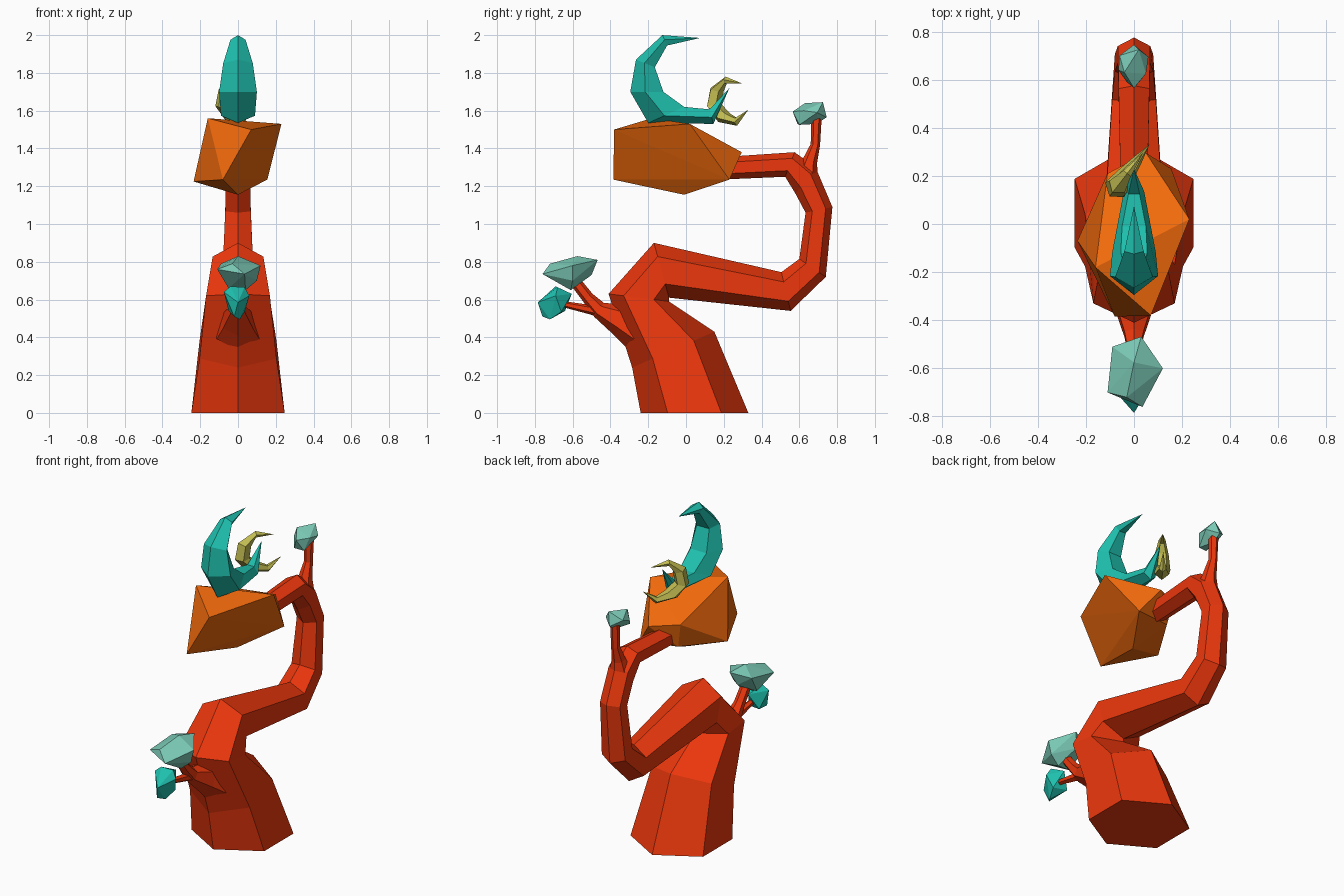
import bpy, bmesh, math
from mathutils import Vector


def material(name, rgb):
    m = bpy.data.materials.new(name)
    m.diffuse_color = [(c / 255) ** 2.2 for c in rgb] + [1]
    return m


RED = material("red", (236, 58, 20))
ORANGE = material("orange", (242, 106, 20))
TEAL = material("teal", (36, 190, 172))
PALE = material("pale_teal", (122, 200, 180))
YELLOW = material("yellow", (192, 186, 82))


def finish(name, bm, mat):
    bmesh.ops.recalc_face_normals(bm, faces=bm.faces)
    me = bpy.data.meshes.new(name)
    bm.to_mesh(me)
    bm.free()
    me.materials.append(mat)
    ob = bpy.data.objects.new(name, me)
    bpy.context.collection.objects.link(ob)
    return ob


def loft(name, rings, section, mat, place=lambda p: p):
    """Rings are (ya, za, yb, zb, half width); section is (fraction a->b, fraction of width)."""
    bm = bmesh.new()
    loops = []
    for ya, za, yb, zb, w in rings:
        a, b = Vector((0, ya, za)), Vector((0, yb, zb))
        loops.append([bm.verts.new(place(a.lerp(b, t) + Vector((s * w, 0, 0)))) for t, s in section])
    n = len(section)
    for p, q in zip(loops, loops[1:]):
        for i in range(n):
            j = (i + 1) % n
            bm.faces.new((p[i], p[j], q[j], q[i]))
    bm.faces.new(loops[0])
    bm.faces.new(loops[-1])
    bmesh.ops.remove_doubles(bm, verts=bm.verts, dist=0.002)
    return finish(name, bm, mat)


def hull(name, pts, mat):
    bm = bmesh.new()
    for p in pts:
        bm.verts.new(p)
    res = bmesh.ops.convex_hull(bm, input=bm.verts)
    loose = {v for v in res["geom_interior"] if isinstance(v, bmesh.types.BMVert)}
    bmesh.ops.delete(bm, geom=list(loose), context='VERTS')
    return finish(name, bm, mat)


HEX = [((1 - math.cos(k * math.pi / 3)) / 2, math.sin(k * math.pi / 3)) for k in range(6)]
CRESCENT = [(0, 0), (0.45, 1), (1, 0.55), (1, -0.55), (0.45, -1)]


def branch(name, path):
    """Hexagonal branch along (y, z, radius) points."""
    rings = []
    for i, (y, z, r) in enumerate(path):
        p, q = path[max(i - 1, 0)], path[min(i + 1, len(path) - 1)]
        d = Vector((q[0] - p[0], q[1] - p[1])).normalized() * r
        rings.append((y - d.y, z + d.x, y + d.y, z - d.x, r))
    return loft(name, rings, HEX, RED)


# Curved trunk
loft("trunk", [
    (-0.24, 0, 0.33, 0, 0.285),
    (-0.285, 0.24, 0.15, 0.43, 0.235),
    (-0.41, 0.63, -0.09, 0.59, 0.195),
    (-0.17, 0.90, -0.09, 0.61, 0.155),
    (0.505, 0.745, 0.554, 0.54, 0.105),
    (0.60, 0.815, 0.74, 0.72, 0.092),
    (0.633, 1.06, 0.775, 1.09, 0.078),
    (0.58, 1.16, 0.686, 1.30, 0.076),
    (0.525, 1.25, 0.575, 1.38, 0.074),
    (0.20, 1.236, 0.20, 1.355, 0.065)], HEX, RED)

# Branches
branch("front_branch", [(-0.25, 0.45, 0.13), (-0.34, 0.49, 0.09), (-0.46, 0.545, 0.045),
                        (-0.52, 0.61, 0.032), (-0.59, 0.70, 0.03)])
branch("front_twig", [(-0.42, 0.535, 0.045), (-0.50, 0.545, 0.025), (-0.67, 0.58, 0.015)])
branch("upper_branch", [(0.64, 1.26, 0.06), (0.655, 1.33, 0.04), (0.685, 1.42, 0.025), (0.69, 1.56, 0.028)])

# Faceted head
hull("head", [(0.23, 0.02, 1.53), (0.07, -0.38, 1.50), (-0.16, -0.18, 1.56), (-0.08, -0.385, 1.235),
              (-0.235, -0.07, 1.225), (0, -0.01, 1.155), (0.155, 0.23, 1.235), (0.05, 0.295, 1.38),
              (-0.11, 0.21, 1.40), (-0.08, 0.19, 1.25)], ORANGE)

# Crescents on the head
loft("large_crescent", [
    (0.075, 1.985, 0.075, 1.985, 0),
    (-0.125, 2.0, -0.10, 1.945, 0.04),
    (-0.265, 1.87, -0.165, 1.83, 0.078),
    (-0.295, 1.70, -0.12, 1.70, 0.1),
    (-0.20, 1.535, -0.01, 1.62, 0.09),
    (0.145, 1.53, 0.125, 1.607, 0.042),
    (0.23, 1.72, 0.23, 1.72, 0)], CRESCENT, TEAL)


def turned(p):
    # lean the small crescent's plane towards +x
    return Vector((-0.09 + (p.y - 0.13) * 0.77 + p.x * 0.79, p.y - p.x * 0.61, p.z))


loft("small_crescent", [
    (0.295, 1.745, 0.295, 1.745, 0),
    (0.21, 1.78, 0.21, 1.745, 0.02),
    (0.13, 1.72, 0.185, 1.70, 0.04),
    (0.115, 1.62, 0.175, 1.63, 0.05),
    (0.17, 1.54, 0.22, 1.585, 0.04),
    (0.27, 1.52, 0.265, 1.56, 0.02),
    (0.33, 1.605, 0.33, 1.605, 0)], CRESCENT, YELLOW, turned)

# Gems on the branch tips
hull("front_gem", [(-0.11, -0.70, 0.76), (-0.09, -0.51, 0.79), (0.03, -0.468, 0.81), (0.12, -0.60, 0.78),
                   (0.035, -0.76, 0.735), (0, -0.575, 0.83), (0.04, -0.61, 0.65), (-0.05, -0.62, 0.66),
                   (0.10, -0.60, 0.70), (0, -0.50, 0.73), (-0.03, -0.72, 0.79)], PALE)
hull("twig_gem", [(-0.075, -0.70, 0.64), (-0.04, -0.69, 0.67), (0.035, -0.68, 0.665), (0.06, -0.69, 0.62),
                  (0.035, -0.66, 0.535), (0.01, -0.72, 0.495), (-0.05, -0.64, 0.54), (0, -0.605, 0.63),
                  (0, -0.785, 0.585), (-0.02, -0.76, 0.51)], TEAL)
hull("upper_gem", [(0, 0.565, 1.595), (-0.04, 0.63, 1.64), (0.02, 0.725, 1.645), (0, 0.745, 1.565),
                   (0.06, 0.695, 1.59), (0.05, 0.625, 1.60), (-0.065, 0.64, 1.58), (-0.06, 0.70, 1.60),
                   (-0.03, 0.59, 1.53), (0.03, 0.60, 1.525), (0, 0.69, 1.53)], PALE)
